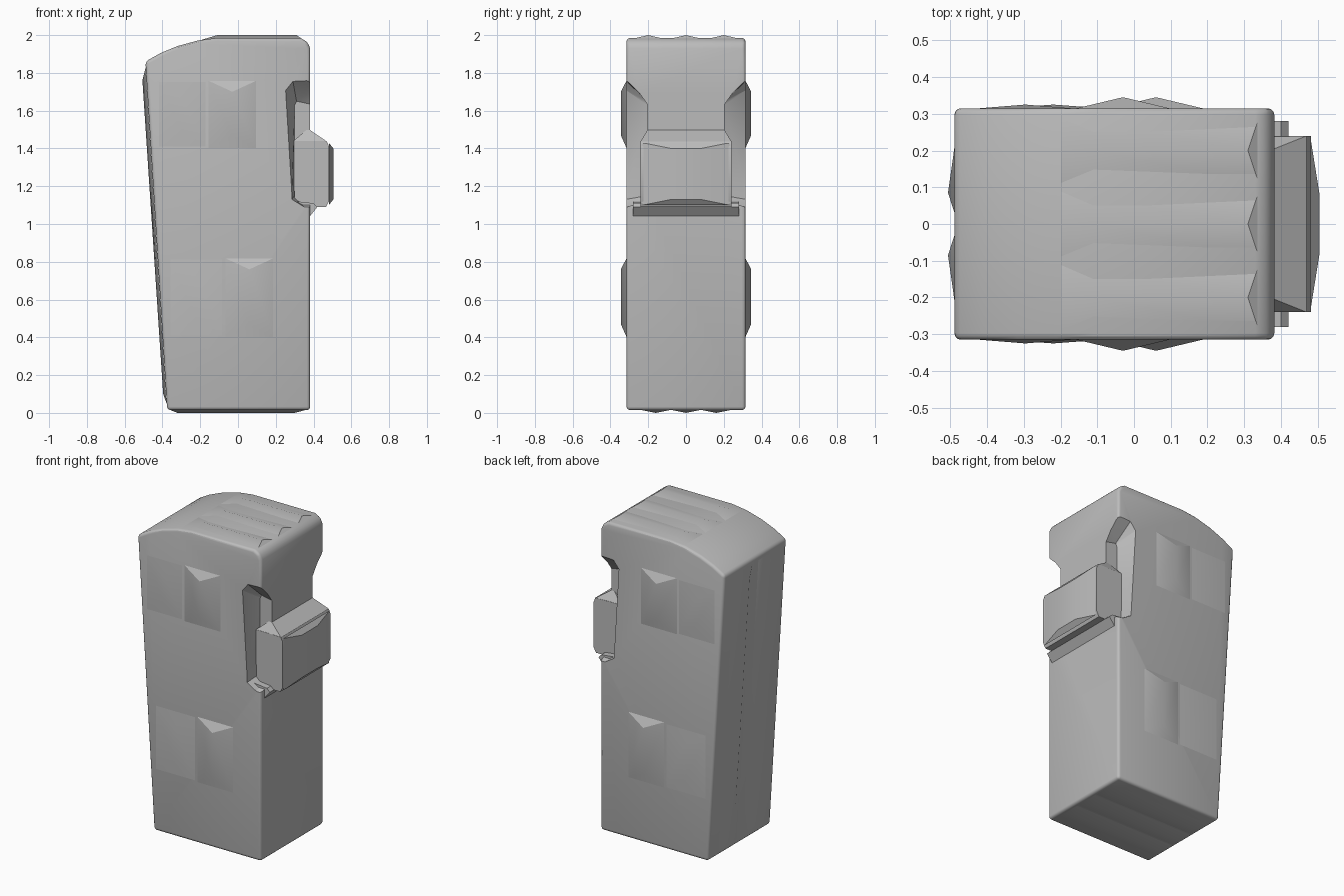
import bpy, bmesh, math

cube = bpy.data.objects.get("Cube")
if cube:
    bpy.data.objects.remove(cube, do_unlink=True)

grey = bpy.data.materials.new("plain grey")
grey.use_nodes = True
grey.diffuse_color = (0.5, 0.5, 0.5, 1)
grey.node_tree.nodes["Principled BSDF"].inputs["Base Color"].default_value = (0.5, 0.5, 0.5, 1)


def make(name, verts, faces):
    mesh = bpy.data.meshes.new(name)
    bm = bmesh.new()
    vs = [bm.verts.new(v) for v in verts]
    for f in faces:
        bm.faces.new([vs[i] for i in f])
    bmesh.ops.recalc_face_normals(bm, faces=bm.faces)
    bm.to_mesh(mesh)
    bm.free()
    mesh.materials.append(grey)
    obj = bpy.data.objects.new(name, mesh)
    bpy.context.collection.objects.link(obj)
    return obj


def loft(name, near, far, y0, y1):
    """Solid between two x-z outlines lying at y0 and y1."""
    n = len(near)
    verts = [(x, y0, z) for x, z in near] + [(x, y1, z) for x, z in far]
    sides = [(i, (i + 1) % n, n + (i + 1) % n, n + i) for i in range(n)]
    return make(name, verts, sides + [range(n), range(n, 2 * n)])


def hip(name, base, ridge):
    """Low hipped ridge: four base corners and the two ends of its crest."""
    faces = [(0, 1, 4), (2, 3, 5), (1, 2, 5, 4), (3, 0, 4, 5), (0, 3, 2, 1)]
    return make(name, base + ridge, faces)


def bevel(obj, width, segments):
    mod = obj.modifiers.new("bevel", 'BEVEL')
    mod.width, mod.segments = width, segments
    mod.limit_method, mod.angle_limit = 'ANGLE', math.radians(35)


def left_x(z):
    return -0.375 - 0.062 * z


# Main body with sloping left side and arched top
outline = [(-0.375, 0.015), (0.382, 0.015), (0.382, 1.93), (0.367, 1.965), (0.33, 1.985),
           (-0.11, 1.985), (-0.21, 1.972), (-0.32, 1.942), (-0.41, 1.905), (-0.49, 1.86)]
body = loft("body", outline, outline, -0.315, 0.315)
bevel(body, 0.018, 3)

# Tapered recesses in both sides beside the clip
rim = [(0.25, 1.71), (0.29, 1.76), (0.5, 1.77), (0.5, 1.06), (0.35, 1.09), (0.285, 1.13)]
floor = [(0.30, 1.63), (0.31, 1.65), (0.5, 1.61), (0.5, 1.12), (0.33, 1.12), (0.30, 1.15)]
cutters = []
for s in (-1, 1):
    cutter = loft("recess_cutter", rim, floor, s * 0.32, s * 0.205)
    bm = bmesh.new()
    bm.from_mesh(cutter.data)
    bmesh.ops.triangulate(bm, faces=bm.faces)
    bm.to_mesh(cutter.data)
    bm.free()
    cutter.hide_render = True
    mod = body.modifiers.new("recess", 'BOOLEAN')
    mod.operation, mod.solver, mod.object = 'DIFFERENCE', 'EXACT', cutter
    cutters.append(cutter)
bpy.context.view_layer.objects.active = body
body.select_set(True)
for name in [m.name for m in body.modifiers]:
    bpy.ops.object.modifier_apply(modifier=name)
for cutter in cutters:
    bpy.data.objects.remove(cutter, do_unlink=True)

# Clip block, with sloping shoulder and gusset below
clip = [(0.29, 1.44), (0.38, 1.44), (0.47, 1.438), (0.482, 1.41), (0.482, 1.12),
        (0.465, 1.09), (0.41, 1.09), (0.36, 1.06), (0.30, 1.10)]
loft("clip_block", clip, clip, -0.24, 0.24)
hip("clip_shoulder",
    [(0.47, -0.24, 1.437), (0.29, -0.24, 1.437), (0.29, 0.24, 1.437), (0.47, 0.24, 1.437)],
    [(0.37, -0.2, 1.505), (0.37, 0.2, 1.505)])
hip("clip_front",
    [(0.48, -0.235, 1.42), (0.48, -0.235, 1.11), (0.48, 0.235, 1.11), (0.48, 0.235, 1.42)],
    [(0.482, -0.23, 1.26), (0.482, 0.23, 1.26)])
make("clip_bulge",
     [(0.481, y, z) for y, z in ((-0.23, 1.1), (0.23, 1.1), (0.23, 1.43), (-0.23, 1.43))]
     + [(0.505, y, z) for y, z in ((-0.08, 1.13), (0.08, 1.13), (0.08, 1.4), (-0.08, 1.4))],
     [(0, 1, 5, 4), (1, 2, 6, 5), (2, 3, 7, 6), (3, 0, 4, 7), (4, 5, 6, 7), (3, 2, 1, 0)])
near = [(0.31, 1.12), (0.40, 1.11), (0.42, 1.09), (0.376, 1.035), (0.32, 1.05)]
loft("clip_gusset", near, near, -0.28, 0.28)

# Finger ridges and faint swellings on the front and back
for side, s in (("front", -1), ("back", 1)):
    y = s * 0.314
    for level, x, z0, z1 in (("upper", -0.03, 1.40, 1.76), ("lower", 0.06, 0.40, 0.82)):
        hip(f"{side}_{level}_ridge",
            [(x - 0.13, y, z0), (x + 0.13, y, z0), (x + 0.13, y, z1), (x - 0.13, y, z1)],
            [(x, s * 0.345, z0 + 0.07), (x, s * 0.345, z1 - 0.06)])
        a, b = left_x(z0) + 0.03, x - 0.13
        hip(f"{side}_{level}_swelling",
            [(a, y, z0), (b, y, z0), (b, y, z1), (a, y, z1)],
            [((a + b) / 2, s * 0.325, z0 + 0.1), ((a + b) / 2, s * 0.325, z1 - 0.1)])

# Long ridges up the sloping left side
for s in (-1, 1):
    lo, hi = 0.05, 1.83
    hip("spine_ridge",
        [(left_x(lo), s * 0.03, lo), (left_x(lo), s * 0.21, lo),
         (left_x(hi), s * 0.21, hi), (left_x(hi), s * 0.03, hi)],
        [(left_x(0.1) - 0.015, s * 0.085, 0.1), (left_x(1.76) - 0.022, s * 0.085, 1.76)])

# Soft ribs across the top and the underside
for i in (-1, 0, 1):
    y = 0.2 * i
    hip("top_rib",
        [(-0.2, y - 0.09, 1.973), (-0.2, y + 0.09, 1.973),
         (0.34, y + 0.09, 1.979), (0.34, y - 0.09, 1.979)],
        [(-0.11, y, 2.0), (0.31, y, 2.0)])
    y = 0.16 * i
    hip("base_rib",
        [(-0.36, y - 0.08, 0.016), (-0.36, y + 0.08, 0.016),
         (0.36, y + 0.08, 0.016), (0.36, y - 0.08, 0.016)],
        [(-0.32, y, 0.0), (0.30, y, 0.0)])

# Smooth shading with sharp edges kept
for obj in bpy.context.scene.objects:
    obj.select_set(obj.type == 'MESH')
bpy.ops.object.shade_smooth_by_angle(angle=math.radians(30))
